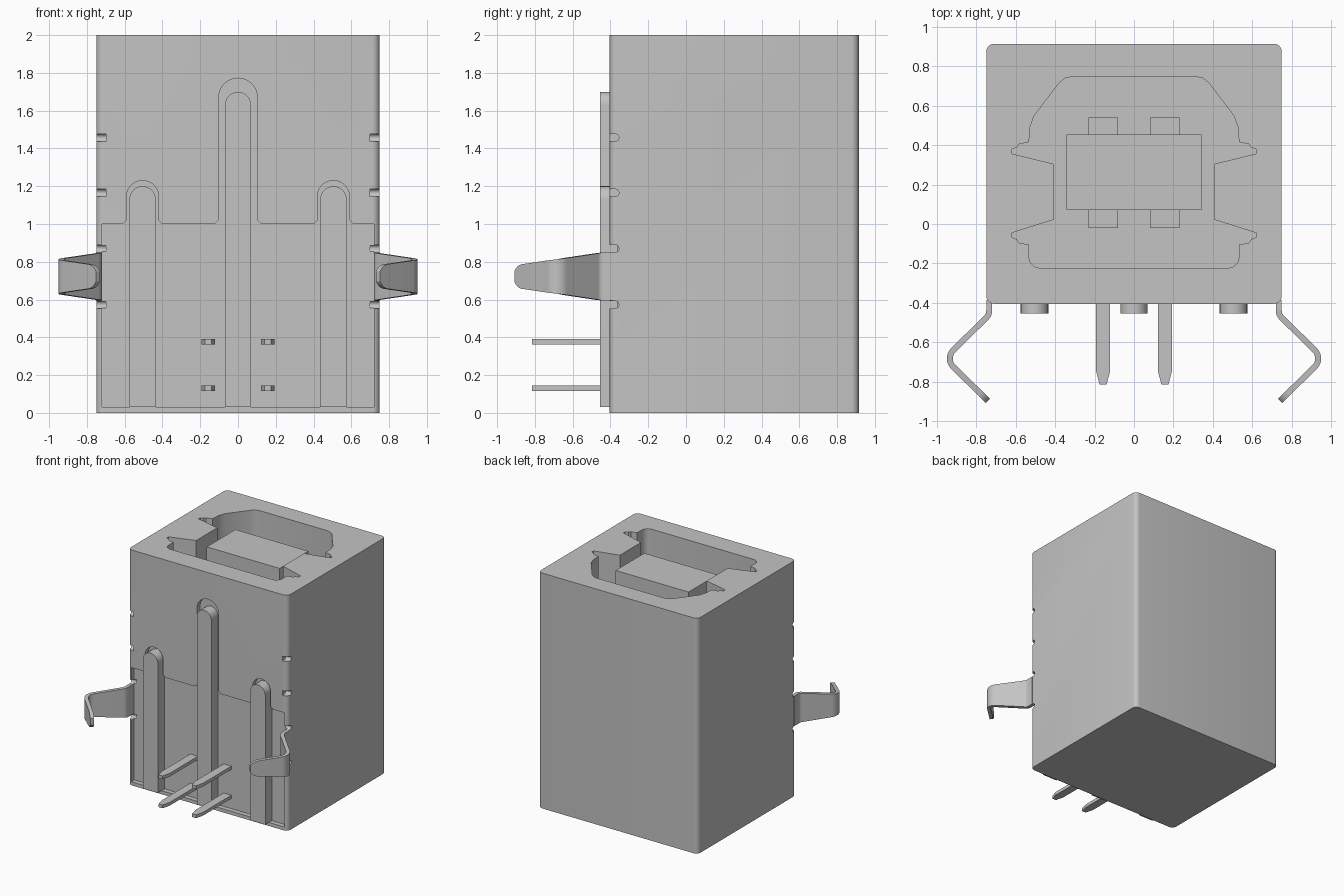
import bpy, bmesh, math

cube = bpy.data.objects.get("Cube")
if cube:
    bpy.data.objects.remove(cube, do_unlink=True)

grey = bpy.data.materials.new("plain grey")
grey.use_nodes = True
grey.diffuse_color = (0.55, 0.55, 0.55, 1)
grey.node_tree.nodes["Principled BSDF"].inputs["Base Color"].default_value = (0.55, 0.55, 0.55, 1)


def arc(cx, cy, r, start, end, steps=8):
    return [(cx + r * math.cos(math.radians(start + (end - start) * i / steps)),
             cy + r * math.sin(math.radians(start + (end - start) * i / steps)))
            for i in range(steps + 1)]


def mirrored(half):
    """Close a right-hand half outline with its reflection."""
    return half + [(-a, b) for a, b in reversed(half) if abs(a) > 1e-5]


def rect(a0, a1, b0, b1):
    return [(a0, b0), (a1, b0), (a1, b1), (a0, b1)]


def finish(bm, name):
    bmesh.ops.recalc_face_normals(bm, faces=bm.faces)
    mesh = bpy.data.meshes.new(name)
    bm.to_mesh(mesh)
    bm.free()
    mesh.materials.append(grey)
    obj = bpy.data.objects.new(name, mesh)
    bpy.context.collection.objects.link(obj)
    return obj


def select(obj):
    bpy.ops.object.select_all(action='DESELECT')
    obj.select_set(True)
    bpy.context.view_layer.objects.active = obj


def smooth(obj):
    select(obj)
    bpy.ops.object.shade_smooth_by_angle(angle=math.radians(30))


def prism(name, outline, lo, hi, axis='z'):
    """Extrude an outline along the given axis from lo to hi."""
    place = {'x': lambda a, b, d: (d, a, b),
             'y': lambda a, b, d: (a, d, b),
             'z': lambda a, b, d: (a, b, d)}[axis]
    bm = bmesh.new()
    low = [bm.verts.new(place(a, b, lo)) for a, b in outline]
    high = [bm.verts.new(place(a, b, hi)) for a, b in outline]
    bm.faces.new(low)
    bm.faces.new(high)
    n = len(low)
    for i in range(n):
        j = (i + 1) % n
        bm.faces.new((low[i], low[j], high[j], high[i]))
    return finish(bm, name)


def cut(target, cutter):
    mod = target.modifiers.new("cut", 'BOOLEAN')
    mod.operation = 'DIFFERENCE'
    mod.solver = 'EXACT'
    mod.object = cutter
    select(target)
    bpy.ops.object.modifier_apply(modifier=mod.name)
    bpy.data.objects.remove(cutter, do_unlink=True)


# Outer body with rounded upright corners
FRONT, BACK, SIDE = -0.405, 0.915, 0.75
R = 0.04
body = prism("body", mirrored(
    arc(SIDE - R, BACK - R, R, 90, 0, 6) + arc(SIDE - R, FRONT + R, R, 0, -90, 6)), 0, 2)

# Socket opening
FLOOR = 0.9
socket = [(0.315, 0.748), (0.35, 0.74), (0.38, 0.716), (0.508, 0.548), (0.528, 0.49),
          (0.533, 0.416), (0.584, 0.405), (0.595, 0.388), (0.62, 0.38), (0.62, 0.357),
          (0.408, 0.305), (0.408, 0.022), (0.62, -0.045), (0.62, -0.068), (0.595, -0.077),
          (0.584, -0.095), (0.533, -0.105)] + arc(0.478, -0.168, 0.055, 0, -90, 5)
cut(body, prism("socket_cutter", mirrored(socket), FLOOR, 2.2))

# Front recess with three round-topped slots
recess = (arc(0, 1.67, 0.102, 90, 0) + [(0.102, 1.02), (0.122, 1.0), (0.4, 1.0), (0.42, 1.02)]
          + arc(0.505, 1.145, 0.085, 180, 0, 14)
          + [(0.59, 1.02), (0.61, 1.0), (0.72, 1.0), (0.72, 0.03)])
cut(body, prism("recess_cutter", mirrored(recess), -0.6, FRONT + 0.04, 'y'))

# Relief notches on the front corners
for z in (0.573, 0.87, 1.165, 1.457):
    notch = [(-0.5, z - 0.02)] + arc(-0.375, z, 0.02, -90, 90) + [(-0.5, z + 0.02)]
    for lo, hi in ((0.7, 0.85), (-0.85, -0.7)):
        cut(body, prism("notch_cutter", notch, lo, hi, 'x'))
smooth(body)

# Tongue and its contacts inside the socket
prism("tongue", rect(-0.343, 0.343, 0.07, 0.455), FLOOR - 0.05, 1.945)
for x in (-0.157, 0.157):
    prism("contact", rect(x - 0.075, x + 0.075, -0.02, 0.54), FLOOR - 0.05, 1.6)

# Round-topped ribs on the front
for x, top, r in ((-0.505, 1.2, 0.07), (0, 1.7, 0.068), (0.505, 1.2, 0.07)):
    outline = [(x + r, 0.03)] + arc(x, top - r, r, 0, 180, 14) + [(x - r, 0.03)]
    smooth(prism("rib", outline, -0.455, FRONT + 0.06, 'y'))

# Four pointed pins
for x in (-0.157, 0.157):
    for z in (0.13, 0.377):
        pin = [(x - 0.036, -0.3), (x - 0.036, -0.745), (x - 0.018, -0.815),
               (x + 0.018, -0.815), (x + 0.036, -0.745), (x + 0.036, -0.3)]
        prism("pin", pin, z - 0.014, z + 0.014)


def half_height(y):
    """Clip tapers forward and ends in a rounded tip."""
    h = 0.127 - max(0, -0.445 - y) * 0.15
    if y < -0.86:
        h *= math.sqrt(max(0.05, 1 - ((y + 0.86) / 0.043) ** 2))
    return h


# Bent spring clips on both sides
path = ([(0.735, -0.385), (0.735, -0.43)] + arc(0.785, -0.44, 0.05, 180, 225, 4)
        + arc(0.875, -0.683, 0.06, 45, -45, 8)
        + [(0.78, -0.86), (0.767, -0.873), (0.756, -0.884), (0.748, -0.892), (0.742, -0.898)])
for name, side in (("left_clip", 1), ("right_clip", -1)):
    bm = bmesh.new()
    rows = [[bm.verts.new((side * x, y, 0.722 + s * half_height(y))) for s in (-1, 1)]
            for x, y in path]
    for a, b in zip(rows, rows[1:]):
        bm.faces.new((a[0], a[1], b[1], b[0]))
    clip = finish(bm, name)
    mod = clip.modifiers.new("thickness", 'SOLIDIFY')
    mod.thickness = 0.03
    mod.offset = 0
    select(clip)
    bpy.ops.object.modifier_apply(modifier=mod.name)
    smooth(clip)
